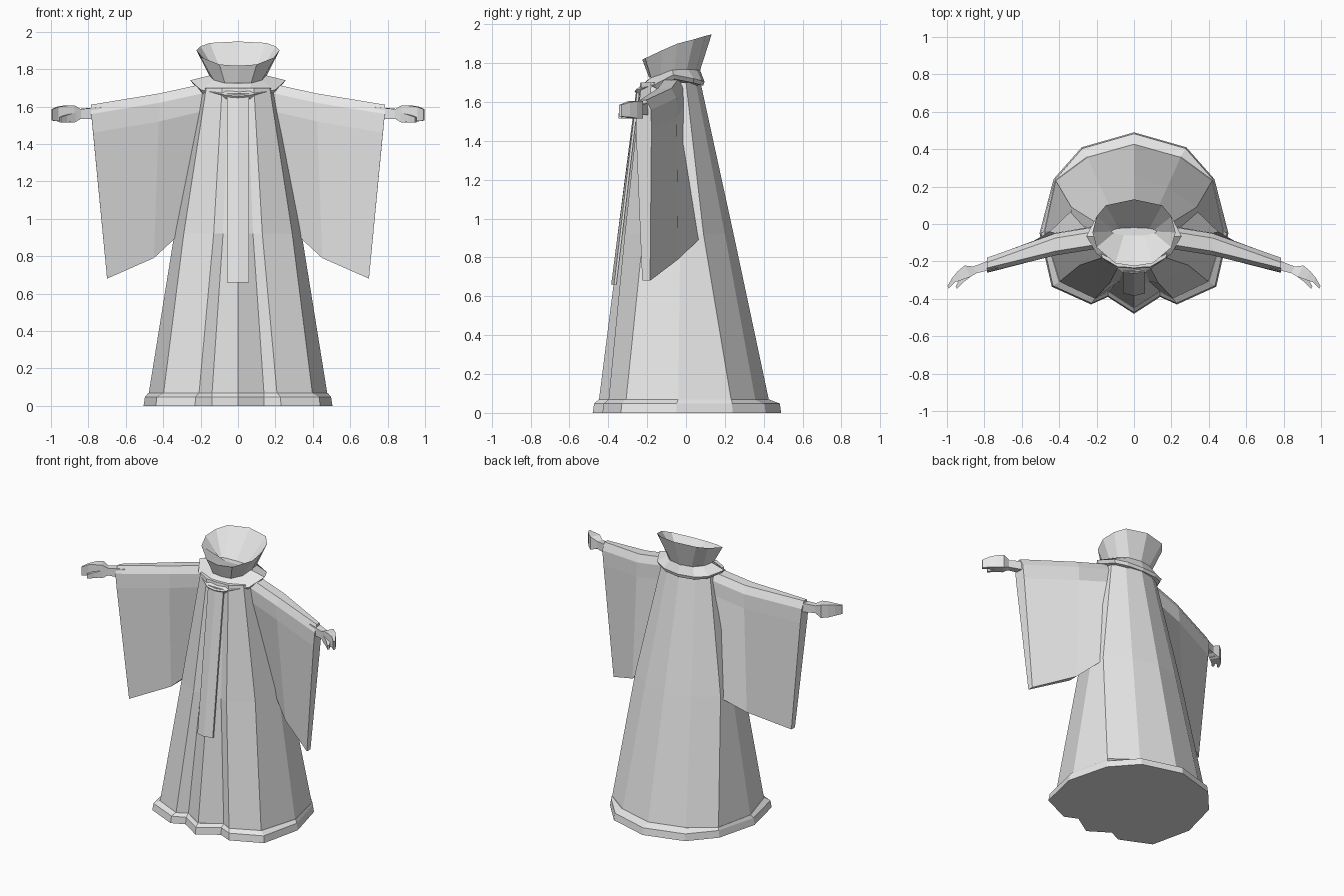
import bpy, bmesh
from mathutils import Vector

if "Cube" in bpy.data.objects:
    bpy.data.objects.remove(bpy.data.objects["Cube"])

cloth = bpy.data.materials.new("pale_grey_cloth")
cloth.diffuse_color = (0.8, 0.8, 0.8, 1)
cloth.use_nodes = True
cloth.node_tree.nodes["Principled BSDF"].inputs["Base Color"].default_value = cloth.diffuse_color


def loft(name, rings, closed=False, flip=False):
    """Skin a list of equal-length rings; close the ends, or join them into a loop."""
    bm = bmesh.new()
    s = -1 if flip else 1
    vs = [[bm.verts.new((s * x, y, z)) for x, y, z in r] for r in rings]
    n = len(vs[0])
    pairs = list(zip(vs, vs[1:]))
    if closed:
        pairs.append((vs[-1], vs[0]))
    else:
        bm.faces.new(vs[0])
        bm.faces.new(vs[-1])
    for a, b in pairs:
        for i in range(n):
            j = (i + 1) % n
            bm.faces.new((a[i], a[j], b[j], b[i]))
    bmesh.ops.recalc_face_normals(bm, faces=bm.faces)
    me = bpy.data.meshes.new(name)
    bm.to_mesh(me)
    bm.free()
    me.materials.append(cloth)
    ob = bpy.data.objects.new(name, me)
    bpy.context.collection.objects.link(ob)
    return ob


def whole(half, z=None):
    """Mirror a front-to-back half outline into a full ring."""
    h = [(p[0], p[1], p[2] if z is None else z) for p in half]
    return h + [(-x, y, zz) for x, y, zz in h[-2:0:-1]]


# Robe body: pleated front, round back
hem_line = [(0, -.45), (.14, -.36), (.21, -.40), (.40, -.31), (.48, -.04),
            (.42, .235), (.25, .36), (0, .43)]
waist = [(0, -.34), (.08, -.305), (.13, -.315), (.29, -.22), (.34, -.03),
         (.335, .09), (.18, .2), (0, .245)]
shoulder = [(0, -.235), (.05, -.23), (.085, -.23), (.17, -.18), (.205, -.07),
            (.19, 0), (.11, .05), (0, .075)]
loft("robe_body", [whole(hem_line, .05), whole(waist, .92), whole(shoulder, 1.70)])

# Hem band with a sloped upper edge
hem_out = [(0, -.48), (.14, -.39), (.23, -.43), (.44, -.335), (.505, -.05),
           (.43, .24), (.28, .41), (0, .49)]
hem_mid = [(x * .985, y * .985) for x, y in hem_out]
loft("hem_band", [whole(hem_out, 0), whole(hem_mid, .048), whole(hem_line, .068)])

# Folded front strip following the centre pleat
strip = []
for z, ymid, yside in ((.66, -.385, -.37), (1.67, -.255, -.25)):
    strip.append([(-.06, yside, z), (0, ymid, z), (.06, yside, z),
                  (.06, yside + .012, z), (0, ymid + .012, z), (-.06, yside + .012, z)])
loft("front_strip", strip)

# Mantle around the neck
m_out = [(0, -.265, 1.655), (.06, -.26, 1.66), (.2, -.16, 1.69), (.255, -.065, 1.74),
         (.2, .04, 1.72), (.12, .08, 1.71), (0, .095, 1.705)]
m_low = [(x * .93, y * .93, z - .022) for x, y, z in m_out]
m_top = [(0, -.19, 1.72), (.07, -.18, 1.725), (.12, -.13, 1.745), (.155, -.07, 1.765),
         (.14, .01, 1.768), (.09, .055, 1.765), (0, .072, 1.765)]
loft("mantle", [whole(m_low), whole(m_out), whole(m_top)])

# Flared, forward-tilted collar, hollow inside
c_low = [(0, -.19, 1.725), (.07, -.18, 1.725), (.125, -.13, 1.735), (.145, -.06, 1.75),
         (.135, 0, 1.75), (.08, .05, 1.755), (0, .07, 1.755)]
c_rim = [(0, -.225, 1.818), (.10, -.21, 1.825), (.20, -.125, 1.865), (.222, -.045, 1.90),
         (.20, .04, 1.922), (.15, .10, 1.94), (0, .132, 1.948)]
c_in = [(x * .55, -.04 + (y + .04) * .12, 1.77) for x, y, z in c_rim]
loft("collar", [whole(c_low), whole(c_rim), whole(c_in)])

# Sleeves: (top x, z, front y, back y), (bottom x, z, front y, back y)
stations = [((.17, 1.725, -.12, -.02), (.32, .91, -.04, .085)),
            ((.42, 1.67, -.16, -.06), (.45, .79, -.11, -.04)),
            ((.785, 1.61, -.25, -.19), (.70, .68, -.225, -.185))]


def sleeve_ring(top, bottom):
    tx, tz, tf, tb = top
    bx, bz, bf, bb = bottom
    ux = tx + (bx - tx) * .12
    return [(tx, tf + .015, tz), (tx, tb - .015, tz),
            (tx, tb + .01, tz - .05), (ux, tb + .012, tz - .15), (bx, bb, bz),
            (bx, bf, bz), (ux, tf - .008, tz - .15), (tx, tf - .008, tz - .05)]


def box_path(path):
    """Rectangular sections along a path of (x, y, z, half width, half height)."""
    out = []
    side = Vector((.47, .88, 0))
    for x, y, z, w, h in path:
        c = Vector((x, y, z))
        up = Vector((0, 0, h))
        out.append([tuple(p) for p in (c - side * w - up, c + side * w - up,
                                       c + side * w + up, c - side * w + up)])
    return out


palm = [(.74, -.21, 1.565, .028, .032), (.85, -.245, 1.56, .02, .026),
        (.89, -.252, 1.56, .034, .046), (.93, -.275, 1.56, .026, .044),
        (.965, -.30, 1.56, .014, .038), (.994, -.338, 1.555, .007, .03)]
thumb = [(.87, -.255, 1.545, .02, .025), (.92, -.30, 1.535, .014, .02),
         (.95, -.34, 1.53, .008, .014)]

for label, flip in (("left", True), ("right", False)):
    loft(label + "_sleeve", [sleeve_ring(*s) for s in stations], flip=flip)
    loft(label + "_hand", box_path(palm), flip=flip)
    loft(label + "_thumb", box_path(thumb), flip=flip)
